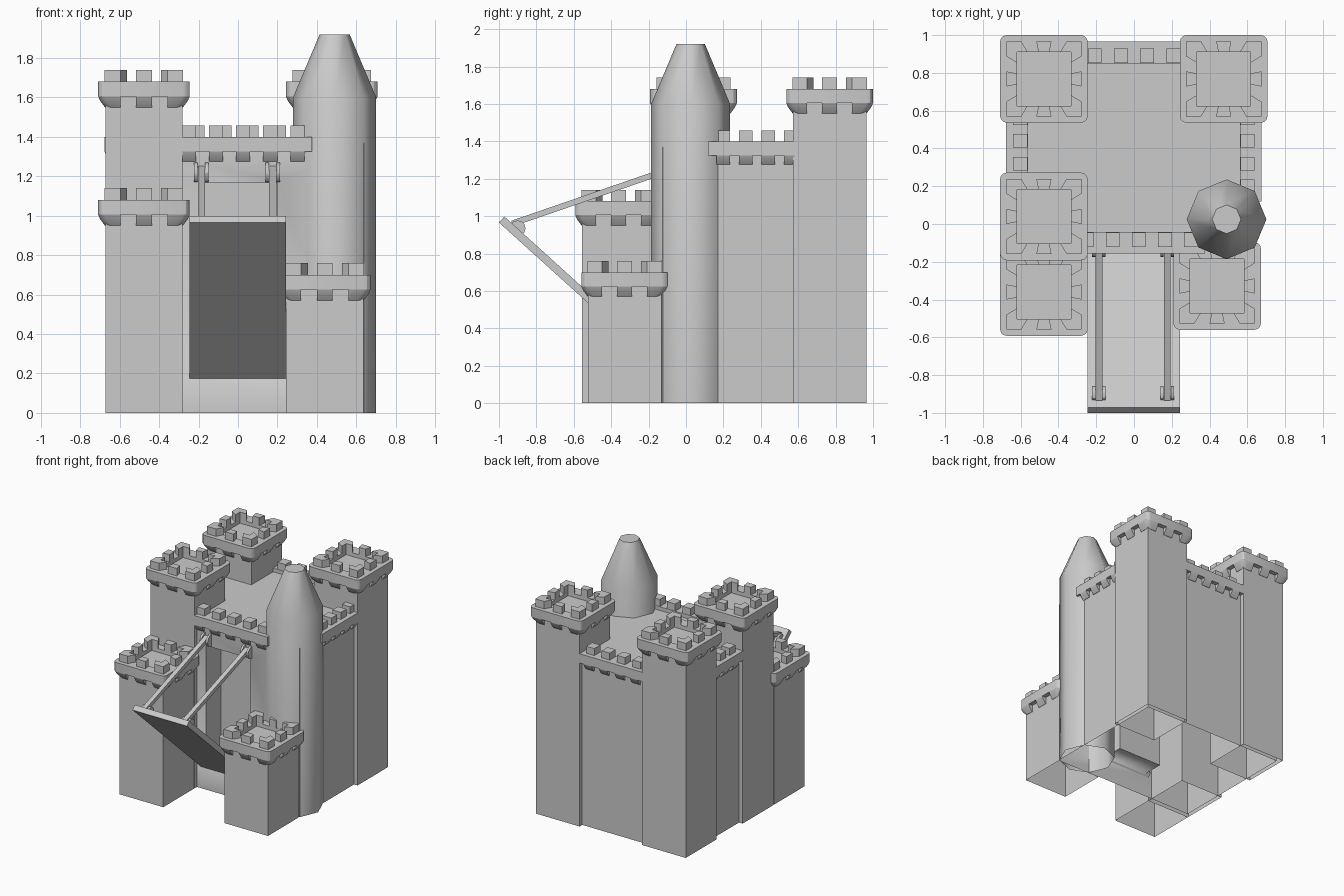
import bpy, bmesh
from math import sin, cos, pi, radians
from mathutils import Matrix, Vector

if "Cube" in bpy.data.objects:
    bpy.data.objects.remove(bpy.data.objects["Cube"])


def loft(bm, rings, mat=None, bottom=True, top=True):
    """Skin a stack of equal-length rings and cap the ends."""
    vs = [[bm.verts.new(p) for p in r] for r in rings]
    n = len(rings[0])
    for a, b in zip(vs, vs[1:]):
        for i in range(n):
            j = (i + 1) % n
            bm.faces.new((a[i], a[j], b[j], b[i]))
    if bottom:
        bm.faces.new(vs[0][::-1])
    if top:
        bm.faces.new(vs[-1])
    if mat:
        bmesh.ops.transform(bm, matrix=mat, verts=[v for r in vs for v in r])


def prism(bm, poly, z0, z1, mat=None, bottom=True):
    loft(bm, [[(x, y, z) for x, y in poly] for z in (z0, z1)], mat, bottom)


def rect(x0, x1, y0, y1):
    return [(x0, y0), (x1, y0), (x1, y1), (x0, y1)]


def side_profile(bm, poly, x0, x1):
    """Extrude a (y, z) outline along x."""
    loft(bm, [[(x, y, z) for y, z in poly] for x in (x0, x1)])


def finish(bm, name, angle=30):
    bmesh.ops.remove_doubles(bm, verts=bm.verts, dist=1e-5)
    bmesh.ops.recalc_face_normals(bm, faces=bm.faces)
    me = bpy.data.meshes.new(name)
    bm.to_mesh(me)
    bm.free()
    ob = bpy.data.objects.new(name, me)
    bpy.context.collection.objects.link(ob)
    bpy.ops.object.select_all(action='DESELECT')
    ob.select_set(True)
    bpy.context.view_layer.objects.active = ob
    bpy.ops.object.shade_smooth_by_angle(angle=radians(angle))
    return ob


def corner_arc(s, r):
    return [(s - r + r * cos(t * pi / 6), s - r + r * sin(t * pi / 6)) for t in range(4)]


def rounded_square(s, r, z):
    return [Matrix.Rotation(k * pi / 2, 3, 'Z') @ Vector((x, y, z))
            for k in range(4) for x, y in corner_arc(s, r)]


# Square towers with flared, crenellated crowns
H, CROWN, M, WELL = 0.196, 0.232, 0.199, 0.143


def square_tower(name, x, y, top):
    bm = bmesh.new()
    base = Matrix.Translation((x, y, 0))
    prism(bm, rect(-H, H, -H, H), 0, top - 0.05, base, bottom=False)
    # crown band with sunken floor
    loft(bm, [rounded_square(CROWN, 0.035, top - 0.075), rounded_square(CROWN, 0.035, top),
              rounded_square(WELL, 0.001, top), rounded_square(WELL, 0.001, top - 0.03)], base)
    flare = ((0.198, -0.13), (0.222, -0.098), (CROWN, -0.075))
    k = WELL / M
    for q in range(4):
        m = base @ Matrix.Rotation(q * pi / 2, 4, 'Z')
        # corbels below the band
        loft(bm, [[(-0.04, 0.18, top + d), (0.04, 0.18, top + d), (0.04, s, top + d),
                   (-0.04, s, top + d)] for s, d in flare], m)
        loft(bm, [[(px, py, top + d) for px, py in
                   [(0.18, 0.18), (0.18, 0.12), (s, 0.12)] + corner_arc(s, 0.035)
                   + [(0.12, s), (0.12, 0.18)]] for s, d in flare], m)
        # merlons with radial sides
        prism(bm, [(-0.04, M), (0.04, M), (0.04 * k, WELL), (-0.04 * k, WELL)],
              top - 0.01, top + 0.06, m)
        prism(bm, [(M, M), (0.12, M), (0.12 * k, WELL), (WELL, WELL),
                   (WELL, 0.12 * k), (M, 0.12)], top - 0.01, top + 0.06, m)
    finish(bm, name)


for name, x, y, top in (("back_left_tower", -0.477, 0.768, 1.68),
                        ("back_right_tower", 0.475, 0.768, 1.68),
                        ("middle_left_tower", -0.477, 0.04, 1.68),
                        ("front_left_tower", -0.477, -0.36, 1.08),
                        ("front_right_tower", 0.44, -0.328, 0.70)):
    square_tower(name, x, y, top)

# Keep with a recessed gateway
bm = bmesh.new()
prism(bm, rect(-0.64, 0.64, -0.125, 0.93), 0, 1.37)
keep = finish(bm, "keep")
bm = bmesh.new()
prism(bm, rect(-0.2, 0.2, -0.3, 0.07), 0.18, 1.167)
cutter = finish(bm, "gate_cutter")
cutter.hide_render = True
mod = keep.modifiers.new("gate", 'BOOLEAN')
mod.object = cutter
mod.solver = 'EXACT'
bpy.context.view_layer.objects.active = keep
bpy.ops.object.modifier_apply(modifier=mod.name)
bpy.data.objects.remove(cutter)
# the underside is open
bm = bmesh.new()
bm.from_mesh(keep.data)
bmesh.ops.delete(bm, geom=[f for f in bm.faces if f.calc_center_median().z < 0.001],
                 context='FACES')
bm.to_mesh(keep.data)
bm.free()


# Wall parapets: local x runs along the wall, outer face at local y = 0, inside is +y
def parapet(name, origin, angle, x0, x1, first, pitch):
    bm = bmesh.new()
    m = Matrix.Translation(origin) @ Matrix.Rotation(radians(angle), 4, 'Z')
    prism(bm, rect(x0, x1, 0, 0.115), 1.325, 1.40, m)
    c = first
    while c - 0.036 < x1:
        a, b = max(c - 0.036, x0), min(c + 0.036, x1)
        prism(bm, rect(a, b, 0.036, 0.112), 1.39, 1.457, m)
        loft(bm, [[(a, s, z), (b, s, z), (b, 0.06, z), (a, 0.06, z)]
                  for s, z in ((0.032, 1.275), (0.01, 1.302), (0, 1.325))], m)
        c += pitch
    finish(bm, name)


parapet("front_parapet", (0, -0.157, 0), 0, -0.283, 0.375, -0.25, 0.138)
parapet("back_parapet", (0, 0.965, 0), 180, -0.29, 0.29, -0.207, 0.138)
parapet("right_parapet", (0.675, 0, 0), 90, 0.118, 0.58, 0.2, 0.12)
parapet("left_parapet", (-0.677, 0, 0), -90, -0.58, -0.22, -0.56, 0.12)

# Eight-sided smooth tower with a blunt cone roof
bm = bmesh.new()
loft(bm, [[(0.49 + r * cos(i * pi / 4), 0.025 + r * sin(i * pi / 4), z) for i in range(8)]
          for r, z in ((0.211, 0), (0.211, 1.60), (0.076, 1.92))], bottom=False)
finish(bm, "cone_tower", 50)

# Drawbridge plank, half raised
bm = bmesh.new()
side_profile(bm, [(-1.0, 0.966), (-0.12, 0.17), (-0.091, 0.202), (-0.971, 0.998)], -0.245, 0.243)
finish(bm, "drawbridge")

# Lifting arms and their hinge lugs
for side, cx in (("left", -0.186), ("right", 0.176)):
    bm = bmesh.new()
    side_profile(bm, [(-0.925, 0.945), (-0.12, 1.222), (-0.13, 1.252), (-0.935, 0.975)],
                 cx - 0.018, cx + 0.018)
    finish(bm, side + "_arm")
    bm = bmesh.new()
    for y, z, r in ((-0.90, 0.935, 0.042), (-0.125, 1.22, 0.05)):
        disc = [(y + r * cos(t * pi / 6), z + r * sin(t * pi / 6)) for t in range(12)]
        for s in (-1, 1):
            side_profile(bm, disc, cx + s * 0.019, cx + s * 0.036)
    finish(bm, side + "_lugs")
